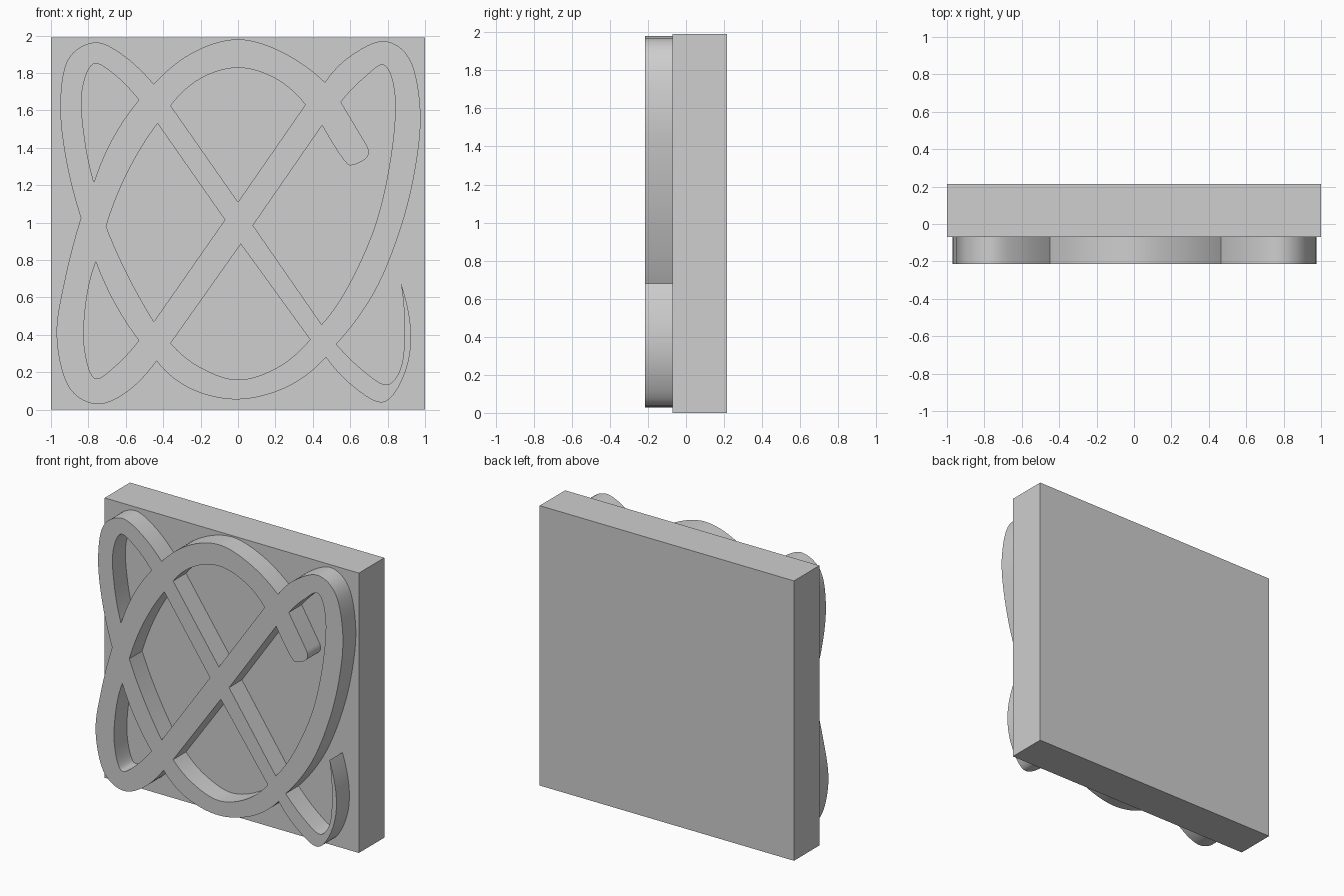
import bpy
import bmesh
from mathutils import Vector

cube = bpy.data.objects.get("Cube")
if cube:
    bpy.data.objects.remove(cube, do_unlink=True)

PLATE_TOP = 1.99
PLATE_FRONT = -0.07
DEPTH = 0.215

stone = bpy.data.materials.new("light_grey")
stone.use_nodes = True
stone.diffuse_color = (0.62, 0.62, 0.62, 1)
stone.node_tree.nodes["Principled BSDF"].inputs["Base Color"].default_value = stone.diffuse_color


def smooth_arc(points, steps=8):
    """Smooth run through the points, leaving out the last one."""
    pts = [Vector(p) for p in points]
    if len(pts) == 2:
        return pts[:1]
    # extend both ends so that the curvature carries on to the corners
    first = pts[0] * 3 - pts[1] * 3 + pts[2]
    last = pts[-1] * 3 - pts[-2] * 3 + pts[-3]
    pts = [first] + pts + [last]
    result = []
    for a, b, c, d in zip(pts, pts[1:], pts[2:], pts[3:]):
        for i in range(steps):
            t = i / steps
            result.append((b * 2 + (c - a) * t
                           + (a * 2 - b * 5 + c * 4 - d) * t ** 2
                           + (b * 3 - a - c * 3 + d) * t ** 3) / 2)
    return result


def add_outline(curve, arcs):
    """Closed outline made of smooth arcs that meet at sharp corners."""
    outline = []
    for i, arc in enumerate(arcs):
        next_start = arcs[(i + 1) % len(arcs)][0]
        outline += smooth_arc(arc + [next_start])
    spline = curve.splines.new("POLY")
    spline.points.add(len(outline) - 1)
    for point, co in zip(spline.points, outline):
        point.co = (co.x, co.y, 0, 1)
    spline.use_cyclic_u = True


# Backing plate
bpy.ops.mesh.primitive_cube_add(size=1)
plate = bpy.context.object
plate.name = "backing_plate"
plate.data.name = "backing_plate"
plate.data.transform(plate.matrix_world)
for v in plate.data.vertices:
    v.co.x *= 2
    v.co.y = DEPTH if v.co.y > 0 else PLATE_FRONT
    v.co.z = PLATE_TOP if v.co.z > 0 else 0
plate.data.materials.append(stone)

# Outside edge of the interlaced band, clockwise; each row starts at a corner
outer_edge = [
    # crown arc, then right sweep
    [(-.45, 1.74), (-.24, 1.91), (0, 1.98), (.24, 1.91)],
    [(.465, 1.75), (.6, 1.89), (.78, 1.97), (.92, 1.87), (.975, 1.6),
     (.95, 1.3), (.87, .97), (.73, .63)],
    # tapering tail at lower right
    [(.525, .35), (.68, .2), (.8, .134), (.875, .24), (.89, .46)],
    [(.87, .68), (.925, .41), (.89, .19), (.78, .04), (.62, .12)],
    # bottom arc, then left loops
    [(.47, .28), (.26, .12), (0, .055), (-.25, .11)],
    [(-.435, .26), (-.6, .09), (-.765, .03), (-.91, .13), (-.97, .4), (-.925, .7)],
    [(-.84, 1.025), (-.92, 1.34), (-.95, 1.63), (-.91, 1.87), (-.77, 1.963), (-.62, 1.9)],
]

# Openings through the band
upper_left_gap = [
    [(-.53, 1.655), (-.66, 1.79), (-.775, 1.847), (-.835, 1.69), (-.82, 1.45)],
    [(-.77, 1.215), (-.67, 1.45)],
]
lower_left_gap = [
    [(-.53, .37), (-.66, .23), (-.77, .17), (-.823, .35), (-.81, .59)],
    [(-.76, .79), (-.66, .57)],
]
left_gap = [
    [(-.43, 1.53)], [(-.07, 1.015)],
    [(-.45, .47), (-.595, .73)],
    [(-.705, .98), (-.59, 1.27)],
]
top_gap = [
    [(-.36, 1.625), (-.2, 1.77), (0, 1.828), (.2, 1.77)],
    [(.36, 1.63)], [(0, 1.11)],
]
bottom_gap = [
    [(-.36, .355), (-.2, .225), (0, .16), (.21, .225)],
    [(.385, .375)], [(.015, .885)],
]
# this one runs around the blunt end of the band
right_gap = [
    [(.45, 1.52)], [(.08, .985)],
    [(.447, .455), (.594, .67), (.735, .99), (.815, 1.34), (.84, 1.66), (.785, 1.84), (.67, 1.77)],
    [(.55, 1.645)],
    [(.69, 1.41), (.69, 1.35), (.62, 1.31), (.57, 1.33)],
]

curve = bpy.data.curves.new("interlaced_band", "CURVE")
curve.dimensions = "2D"
curve.fill_mode = "BOTH"
curve.extrude = (DEPTH + PLATE_FRONT) / 2
for outline in (outer_edge, upper_left_gap, lower_left_gap, left_gap,
                top_gap, bottom_gap, right_gap):
    add_outline(curve, outline)

# Stand the filled outline upright against the plate
band = bpy.data.objects.new("interlaced_band", curve)
bpy.context.collection.objects.link(band)
band.rotation_euler.x = 1.5707963
band.location.y = (PLATE_FRONT - DEPTH) / 2
bpy.ops.object.select_all(action="DESELECT")
band.select_set(True)
bpy.context.view_layer.objects.active = band
bpy.ops.object.convert(target="MESH")
band = bpy.context.object

# Weld caps to walls so that only true corners stay sharp
bm = bmesh.new()
bm.from_mesh(band.data)
bmesh.ops.remove_doubles(bm, verts=bm.verts, dist=0.0002)
bmesh.ops.recalc_face_normals(bm, faces=bm.faces)
bm.to_mesh(band.data)
bm.free()
band.data.materials.clear()
band.data.materials.append(stone)
bpy.ops.object.shade_smooth_by_angle()
